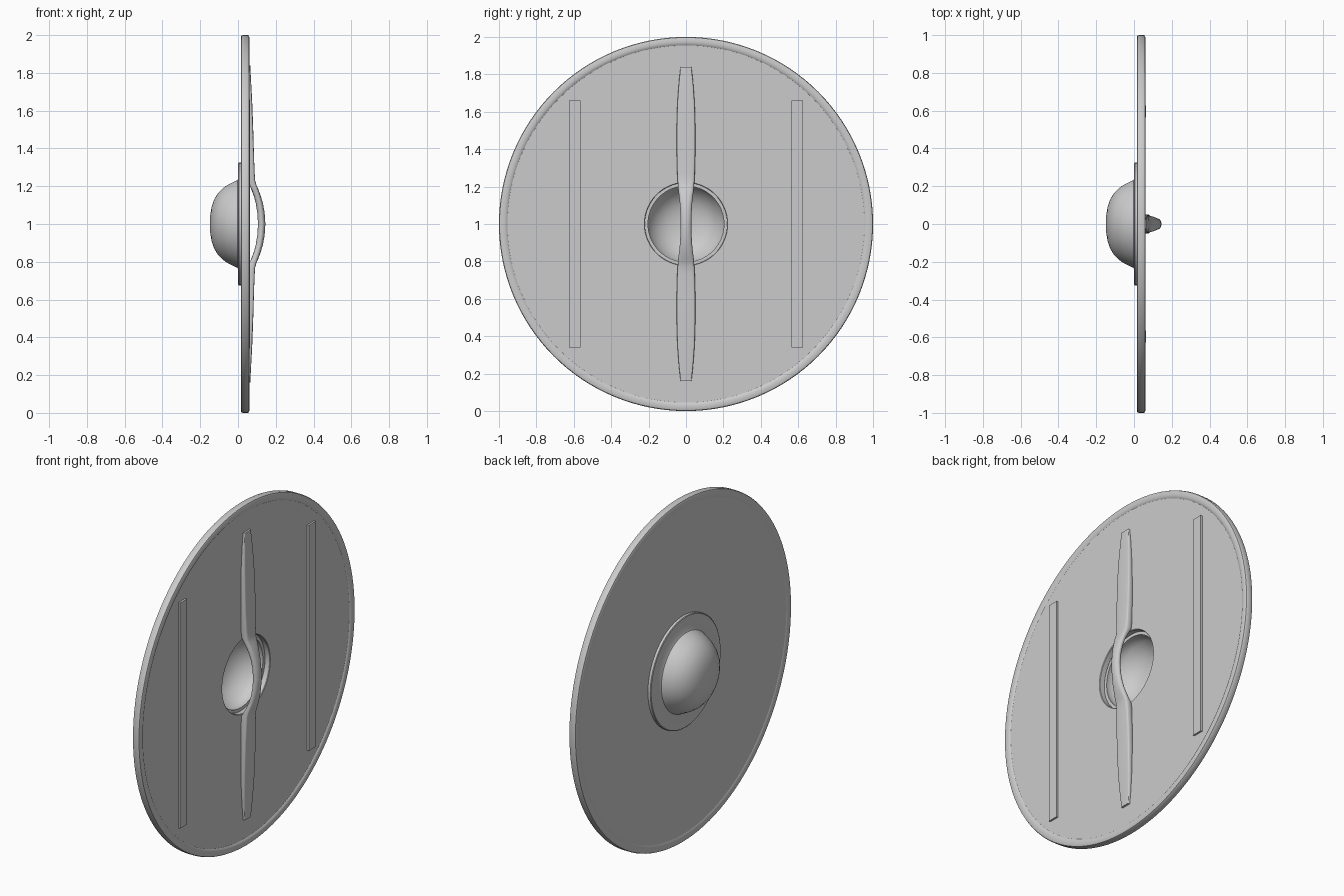
import bpy, bmesh, math

if "Cube" in bpy.data.objects:
    bpy.data.objects.remove(bpy.data.objects["Cube"])

CENTRE_Z = 1.0


def finish(bm, name, angle=35):
    bmesh.ops.recalc_face_normals(bm, faces=bm.faces)
    mesh = bpy.data.meshes.new(name)
    bm.to_mesh(mesh)
    bm.free()
    ob = bpy.data.objects.new(name, mesh)
    bpy.context.collection.objects.link(ob)
    bpy.ops.object.select_all(action='DESELECT')
    ob.select_set(True)
    bpy.context.view_layer.objects.active = ob
    bpy.ops.object.shade_smooth_by_angle(angle=math.radians(angle))
    return ob


def bridge(bm, a, b):
    n = len(a)
    for i in range(n):
        bm.faces.new((a[i], a[(i + 1) % n], b[(i + 1) % n], b[i]))


def lathe(name, profile, steps=128):
    """Revolve a closed (radius, x) profile around the shield's x axis."""
    bm = bmesh.new()
    rings = []
    for s in range(steps):
        a = 2 * math.pi * s / steps
        rings.append([bm.verts.new((x, r * math.cos(a), CENTRE_Z + r * math.sin(a)))
                      for r, x in profile])
    for s in range(steps):
        bridge(bm, rings[s], rings[(s + 1) % steps])
    bmesh.ops.remove_doubles(bm, verts=bm.verts, dist=1e-5)
    return finish(bm, name)


# Round board with a hand hole
lathe("board", [(0.22, 0.021), (0.22, 0.050), (0.223, 0.053), (0.97, 0.053),
                (0.97, 0.019), (0.222, 0.019)])

# Edge binding with softened corners
lathe("rim", [(0.955, 0.053), (0.962, 0.058), (0.972, 0.060), (0.990, 0.060),
              (0.997, 0.057), (1.0, 0.051), (1.0, 0.024), (0.997, 0.018),
              (0.990, 0.015), (0.972, 0.015), (0.962, 0.016), (0.955, 0.019)])

# Hollow domed boss with a flat flange
outer = [(0.325, 0.019), (0.325, 0.004), (0.321, 0.001), (0.24, 0.001), (0.232, -0.003)]
dome = [(0.222, -0.025), (0.207, -0.055), (0.187, -0.083), (0.160, -0.108),
        (0.128, -0.127), (0.090, -0.140), (0.048, -0.147), (0, -0.149)]
inner = [(r * 0.94, x + 0.011) for r, x in reversed(dome)]
lathe("boss", outer + dome + inner + [(0.203, 0.019)], 96)

# Grip: (height from centre, half width, inner x, outer x, squareness)
half = [(0.0, 0.029, 0.106, 0.145, 1.0), (0.06, 0.030, 0.102, 0.141, 1.0),
        (0.11, 0.033, 0.094, 0.132, 0.9), (0.15, 0.037, 0.083, 0.120, 0.8),
        (0.18, 0.041, 0.072, 0.109, 0.65), (0.205, 0.043, 0.060, 0.098, 0.5),
        (0.23, 0.045, 0.048, 0.091, 0.4), (0.27, 0.047, 0.045, 0.088, 0.35),
        (0.38, 0.050, 0.045, 0.084, 0.3), (0.52, 0.050, 0.045, 0.080, 0.3),
        (0.65, 0.046, 0.045, 0.075, 0.3), (0.76, 0.038, 0.045, 0.069, 0.3),
        (0.84, 0.029, 0.045, 0.065, 0.3)]
sections = [(-h, *rest) for h, *rest in reversed(half[1:])] + half


def spow(v, p):
    return math.copysign(abs(v) ** p, v) if abs(v) > 1e-6 else 0.0


bm = bmesh.new()
loops = []
for h, w, x0, x1, p in sections:
    loop = []
    for i in range(20):
        a = 2 * math.pi * i / 20
        loop.append(bm.verts.new(((x0 + x1) / 2 + (x1 - x0) / 2 * spow(math.sin(a), p),
                                  w * spow(math.cos(a), p), CENTRE_Z + h)))
    loops.append(loop)
for a, b in zip(loops, loops[1:]):
    bridge(bm, a, b)
bm.faces.new(loops[0])
bm.faces.new(loops[-1])
finish(bm, "grip", 45)

# Reinforcing battens either side of the grip
for side, label in ((-1, "left"), (1, "right")):
    bm = bmesh.new()
    bmesh.ops.create_cube(bm, size=1)
    for v in bm.verts:
        v.co = (0.055 + v.co.x * 0.018, side * 0.595 + v.co.y * 0.063,
                CENTRE_Z + v.co.z * 1.32)
    finish(bm, "batten_" + label)
